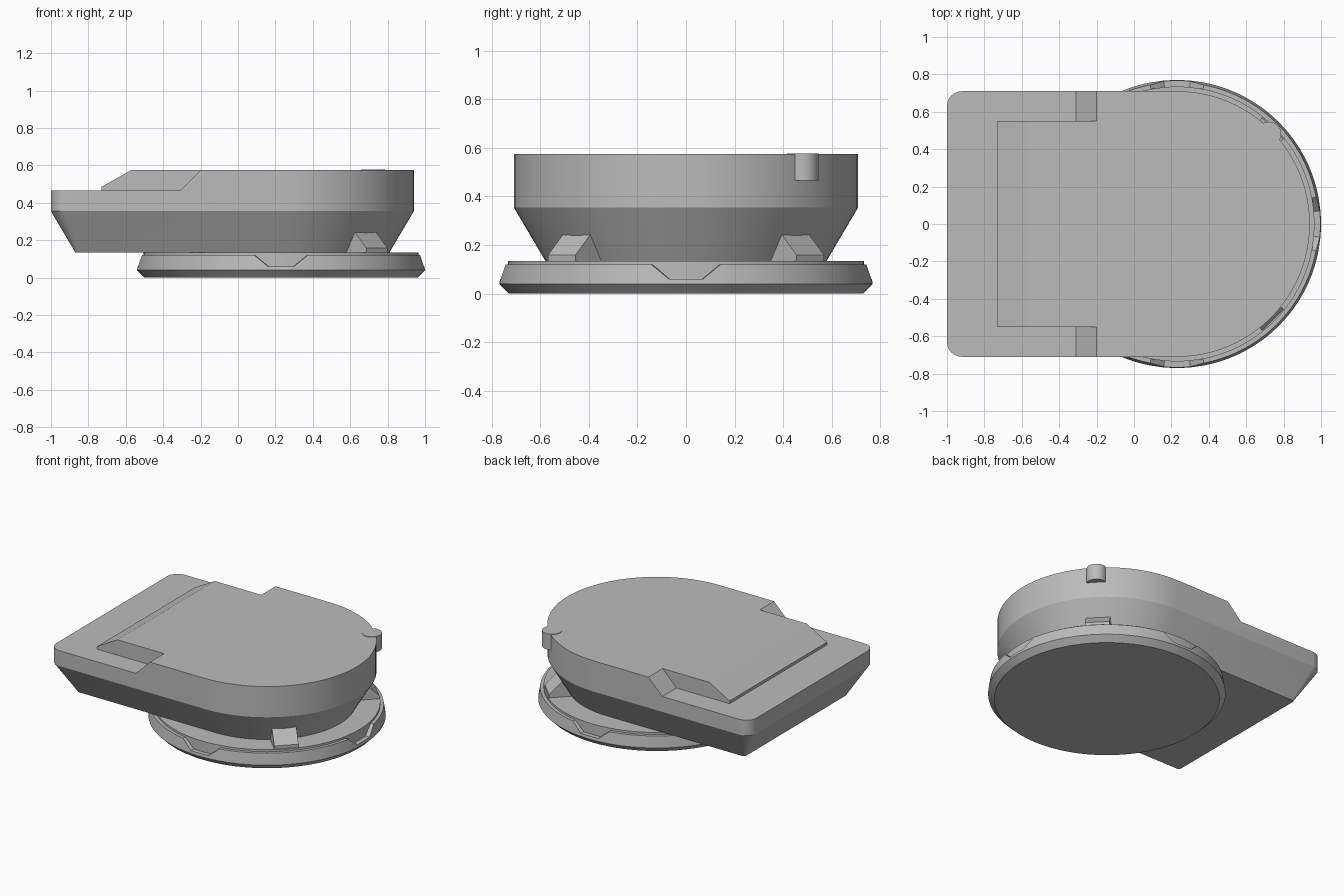
import bpy, bmesh
from math import sin, cos, pi, asin, radians
from mathutils import Matrix, Vector

default = bpy.data.objects.get("Cube")
if default:
    bpy.data.objects.remove(default, do_unlink=True)

CX = 0.23          # turning centre of the turret and its ring
HALF = 0.71        # half width of the turret

grey = bpy.data.materials.new("plain grey")
grey.use_nodes = True
colour = (0.5, 0.5, 0.5, 1)
grey.diffuse_color = colour
grey.node_tree.nodes["Principled BSDF"].inputs["Base Color"].default_value = colour


def loft(name, rings):
    """Closed solid skinned through rings with equal point counts."""
    bm = bmesh.new()
    loops = [[bm.verts.new(p) for p in ring] for ring in rings]
    n = len(loops[0])
    for low, high in zip(loops, loops[1:]):
        for i in range(n):
            j = (i + 1) % n
            bm.faces.new((low[i], low[j], high[j], high[i]))
    bm.faces.new(loops[0][::-1])
    bm.faces.new(loops[-1])
    bmesh.ops.recalc_face_normals(bm, faces=bm.faces)
    mesh = bpy.data.meshes.new(name)
    bm.to_mesh(mesh)
    bm.free()
    mesh.materials.append(grey)
    obj = bpy.data.objects.new(name, mesh)
    bpy.context.collection.objects.link(obj)
    return obj


def prism(name, profile, y0, y1):
    """Profile in the XZ plane, extruded along y."""
    return loft(name, [[(x, y, z) for x, z in profile] for y in (y0, y1)])


def smooth(obj):
    bpy.ops.object.select_all(action='DESELECT')
    obj.select_set(True)
    bpy.context.view_layer.objects.active = obj
    bpy.ops.object.shade_smooth_by_angle(angle=radians(25))


# Ring base: a lathe whose rim dips into four shallow trapezoid notches
NOTCH_IN, NOTCH_OUT, RIM = 0.07, 0.145, 0.765
a_in, a_out = asin(NOTCH_IN / RIM), asin(NOTCH_OUT / RIM)
steps = [-a_in, -a_in / 3, a_in / 3, a_in]
steps += [a_out + (pi / 2 - 2 * a_out) * i / 20 for i in range(21)]
angles = [q * pi / 2 + a for q in range(4) for a in steps]


def rim_height(a):
    off = abs((a + pi / 4) % (pi / 2) - pi / 4)
    t = (off - a_in) / (a_out - a_in)
    return 0.06 + 0.06 * min(1, max(0, t))


def ring(radius, height):
    return [(CX + radius(a) * cos(a), radius(a) * sin(a), height(a)) for a in angles]


base = loft("ring_base", [
    ring(lambda a: 0.73, lambda a: 0),
    ring(lambda a: 0.77, lambda a: 0.04),
    ring(lambda a: 0.77 - 0.16 * (rim_height(a) - 0.04), rim_height),
    ring(lambda a: 0.735, rim_height),
    ring(lambda a: 0.735, lambda a: 0.135),
])
smooth(base)


# Turret body: round at one end, square with rounded corners at the other
def outline(inset, z):
    r = HALF - inset
    pts = [(CX + r * cos(a), r * sin(a), z)
           for a in (-pi / 2 + pi * i / 48 for i in range(49))]
    corner = max(0.08 - inset, 0.02)
    left = -1 + inset
    for side, start in ((1, pi / 2), (-1, pi)):
        for i in range(7):
            a = start + pi / 2 * i / 6
            pts.append((left + corner + corner * cos(a),
                        side * (r - corner) + corner * sin(a), z))
    return pts


body = loft("turret_body", [outline(0.13, 0.135), outline(0, 0.355), outline(0, 0.575)])

# Step down the square end, leaving a raised central panel with a sloped end
front_step = [(-1.2, 0.465), (-0.73, 0.465), (-0.73, 0.485), (-0.57, 0.575),
              (-0.49, 0.62), (-1.2, 0.62)]
side_step = [(-1.2, 0.465), (-0.31, 0.465), (-0.2, 0.575), (-0.155, 0.62), (-1.2, 0.62)]
cutters = [prism("front_step_cutter", front_step, -0.9, 0.9),
           prism("left_step_cutter", side_step, 0.55, 0.9),
           prism("right_step_cutter", side_step, -0.9, -0.55)]
for cutter in cutters:
    cut = body.modifiers.new(cutter.name, 'BOOLEAN')
    cut.operation, cut.solver, cut.object = 'DIFFERENCE', 'EXACT', cutter
    bpy.context.view_layer.objects.active = body
    bpy.ops.object.modifier_apply(modifier=cut.name)
for cutter in cutters:
    bpy.data.objects.remove(cutter, do_unlink=True)
smooth(body)

# Four retaining lugs around the foot of the body
lug_profile = [(0.5, 0.12), (0.725, 0.12), (0.725, 0.158), (0.636, 0.245), (0.5, 0.245)]
for i, place in enumerate(("back_left", "back_right", "front_right", "front_left")):
    lug = prism("lug_" + place, lug_profile, -0.08, 0.08)
    turn = Matrix.Rotation(pi / 4 + i * pi / 2, 4, 'Z')
    lug.data.transform(Matrix.Translation(Vector((CX, 0, 0))) @ turn)

# Rounded knob on the upper edge of the body
knob = loft("edge_knob", [
    [(0.722 + 0.065 * cos(2 * pi * i / 32), 0.482 + 0.065 * sin(2 * pi * i / 32), z)
     for i in range(32)] for z in (0.465, 0.578)])
smooth(knob)
